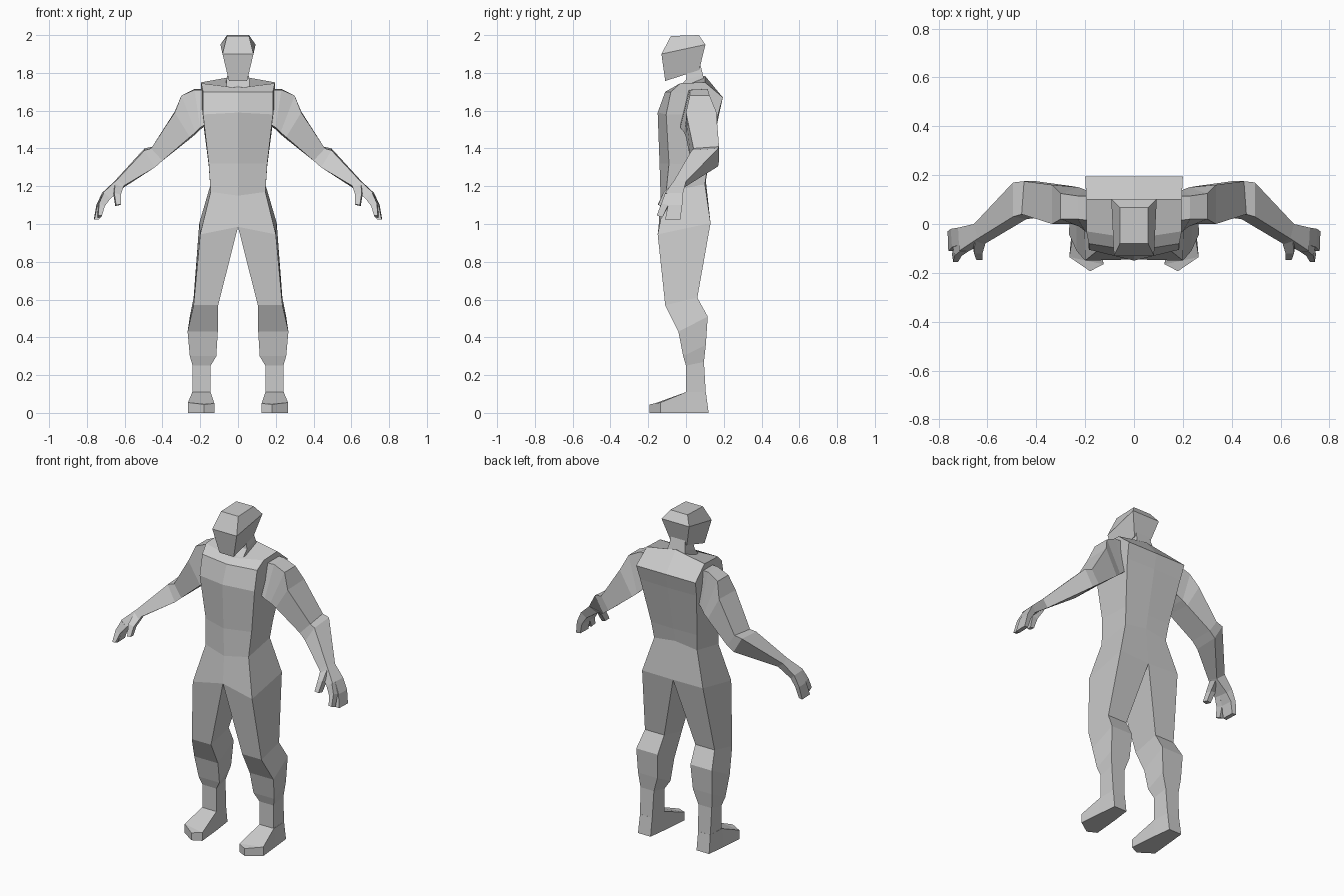
import bpy, bmesh


def loft(name, rings, closed=True, mirror=True):
    """Join rings of points with flat faces, cap both ends, mirror across x."""
    bm = bmesh.new()
    vs = [[bm.verts.new(p) for p in ring] for ring in rings]
    n = len(rings[0])
    for a, b in zip(vs, vs[1:]):
        for i in range(n if closed else n - 1):
            j = (i + 1) % n
            bm.faces.new((a[i], a[j], b[j], b[i]))
    bm.faces.new(vs[0])
    bm.faces.new(vs[-1])
    bmesh.ops.remove_doubles(bm, verts=bm.verts, dist=0.0005)
    bmesh.ops.recalc_face_normals(bm, faces=bm.faces)
    me = bpy.data.meshes.new(name)
    bm.to_mesh(me)
    bm.free()
    ob = bpy.data.objects.new(name, me)
    bpy.context.collection.objects.link(ob)
    if mirror:
        mod = ob.modifiers.new("mirror", 'MIRROR')
        mod.use_clip = True
    return ob


def sym(front, back):
    """Four-point ring, symmetric about x = 0, from a front and a back corner."""
    (a, b, c), (d, e, f) = front, back
    return [(-a, b, c), (a, b, c), (d, e, f), (-d, e, f)]


# Torso: half rings of front centre, front side, back side, back centre
loft("torso", [
    [(0, -.145, .985), (.20, -.15, .945), (.205, .13, 1.005), (0, .125, 1.0)],
    [(0, -.135, 1.15), (.145, -.105, 1.17), (.145, .10, 1.21), (0, .105, 1.23)],
    [(0, -.14, 1.32), (.155, -.09, 1.32), (.155, .115, 1.31), (0, .12, 1.31)],
    [(0, -.15, 1.59), (.185, -.105, 1.58), (.19, .17, 1.58), (0, .175, 1.58)],
    [(0, -.11, 1.70), (.185, -.08, 1.70), (.20, .195, 1.67), (0, .195, 1.67)],
    [(0, -.06, 1.72), (.195, -.03, 1.745), (.195, .10, 1.75), (0, .10, 1.785)],
], closed=False)

# Neck
loft("neck", [
    sym((.06, -.05, 1.71), (.065, .10, 1.75)),
    sym((.06, 0, 1.765), (.055, .09, 1.79)),
    sym((.045, .01, 1.84), (.045, .075, 1.85)),
], mirror=False)

# Head
loft("head", [
    sym((.048, -.11, 1.757), (.055, .07, 1.815)),
    sym((.082, -.13, 1.90), (.093, .103, 1.95)),
    sym((.058, -.08, 1.995), (.058, .068, 2.0)),
], mirror=False)

# Legs: front outer, front inner, back inner, back outer
loft("legs", [
    [(.20, -.15, .945), (0, -.145, .985), (0, .125, 1.0), (.205, .13, 1.005)],
    [(.235, -.11, .57), (.105, -.11, .57), (.105, .06, .61), (.235, .06, .61)],
    [(.267, -.04, .43), (.107, -.04, .43), (.11, .115, .51), (.255, .115, .51)],
    [(.255, -.015, .30), (.115, -.015, .30), (.12, .105, .36), (.25, .105, .36)],
    [(.24, 0, .25), (.145, 0, .25), (.15, .095, .27), (.24, .095, .27)],
    [(.24, 0, .10), (.145, 0, .10), (.155, .105, .10), (.237, .105, .10)],
])

# Feet: top outer, top inner, bottom inner, bottom outer, from heel to toe
loft("feet", [
    [(.237, .105, .11), (.155, .105, .11), (.155, .12, 0), (.24, .12, 0)],
    [(.242, 0, .11), (.145, 0, .11), (.14, 0, 0), (.252, 0, 0)],
    [(.265, -.135, .055), (.125, -.165, .05), (.125, -.165, 0), (.265, -.135, 0)],
    [(.18, -.193, .045), (.18, -.193, .045), (.18, -.193, 0), (.18, -.193, 0)],
])

# Arms: top back, top front, bottom front, bottom back
loft("arms", [
    [(.19, .115, 1.715), (.19, .015, 1.71), (.17, -.03, 1.53), (.17, .13, 1.52)],
    [(.23, .115, 1.715), (.23, .02, 1.71), (.20, -.03, 1.51), (.20, .14, 1.50)],
    [(.30, .125, 1.68), (.30, .02, 1.68), (.225, -.01, 1.485), (.225, .15, 1.475)],
    [(.335, .16, 1.595), (.335, 0, 1.59), (.255, 0, 1.46), (.255, .155, 1.45)],
    [(.45, .175, 1.41), (.46, .04, 1.40), (.40, .025, 1.335), (.40, .175, 1.335)],
    [(.495, .17, 1.40), (.495, .03, 1.39), (.44, .02, 1.30), (.44, .17, 1.305)],
    [(.655, 0, 1.225), (.64, -.06, 1.235), (.60, -.075, 1.205), (.61, -.015, 1.19)],
])

# Palms
loft("palms", [
    [(.655, 0, 1.225), (.64, -.06, 1.235), (.60, -.075, 1.205), (.61, -.015, 1.19)],
    [(.72, -.015, 1.165), (.715, -.11, 1.165), (.675, -.11, 1.135), (.69, -.025, 1.135)],
])

# Fingers joined as one slab, with a separate forefinger and a thumb
loft("fingers", [
    [(.72, -.015, 1.165), (.715, -.085, 1.165), (.685, -.085, 1.14), (.69, -.025, 1.135)],
    [(.75, -.02, 1.10), (.745, -.095, 1.10), (.715, -.095, 1.09), (.72, -.025, 1.09)],
    [(.763, -.03, 1.025), (.76, -.11, 1.025), (.735, -.11, 1.025), (.738, -.035, 1.025)],
])
loft("forefingers", [
    [(.715, -.08, 1.165), (.71, -.11, 1.165), (.675, -.11, 1.135), (.685, -.08, 1.14)],
    [(.74, -.095, 1.10), (.735, -.13, 1.11), (.705, -.13, 1.095), (.715, -.095, 1.09)],
    [(.745, -.125, 1.035), (.74, -.155, 1.045), (.72, -.155, 1.045), (.725, -.125, 1.035)],
])
loft("thumbs", [
    [(.66, -.035, 1.21), (.65, -.07, 1.215), (.605, -.07, 1.20), (.615, -.035, 1.185)],
    [(.66, -.085, 1.155), (.655, -.12, 1.165), (.62, -.12, 1.155), (.625, -.085, 1.145)],
    [(.65, -.115, 1.095), (.645, -.148, 1.10), (.62, -.148, 1.105), (.625, -.115, 1.10)],
])
